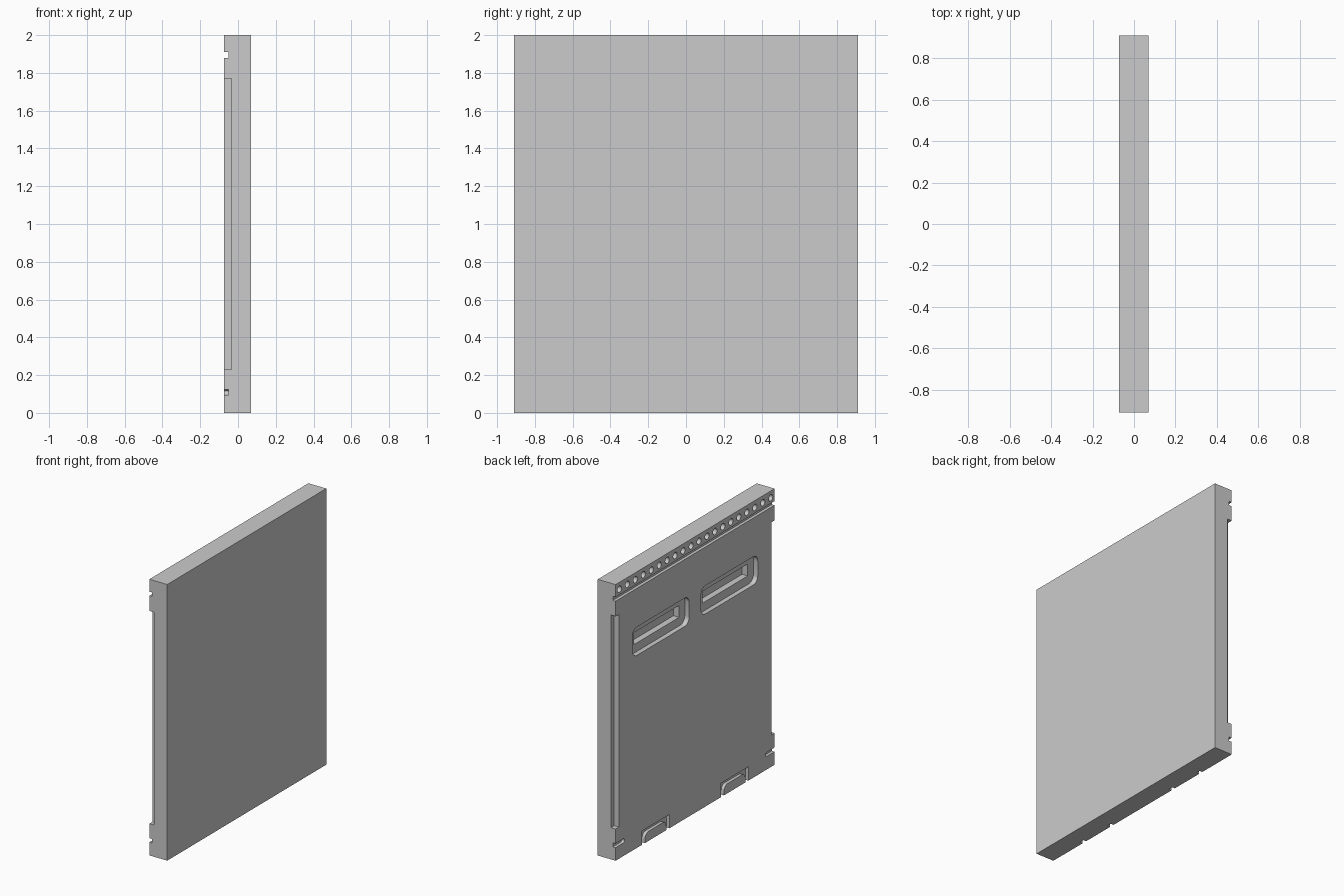
import bpy, bmesh, math

if "Cube" in bpy.data.objects:
    bpy.data.objects.remove(bpy.data.objects["Cube"])

X0, X1 = -0.073, 0.07      # detailed face, plain face
HALF, TOP = 0.91, 2.0


def prism(bm, pts, x0, x1):
    """Extrude a (y, z) outline along x."""
    a = [bm.verts.new((x0, y, z)) for y, z in pts]
    b = [bm.verts.new((x1, y, z)) for y, z in pts]
    bm.faces.new(a)
    bm.faces.new(b[::-1])
    n = len(pts)
    for i in range(n):
        bm.faces.new((a[i], b[i], b[(i + 1) % n], a[(i + 1) % n]))


def rect(y0, y1, z0, z1):
    return [(y0, z0), (y1, z0), (y1, z1), (y0, z1)]


def arc(cy, cz, r, a0, a1, n=6):
    return [(cy + r * math.cos(math.radians(a0 + (a1 - a0) * i / n)),
             cz + r * math.sin(math.radians(a0 + (a1 - a0) * i / n))) for i in range(n + 1)]


def rounded(y0, y1, z0, z1, r):
    return (arc(y0 + r, z0 + r, r, 180, 270) + arc(y1 - r, z0 + r, r, 270, 360)
            + arc(y1 - r, z1 - r, r, 0, 90) + arc(y0 + r, z1 - r, r, 90, 180))


def make(name, bm):
    bmesh.ops.recalc_face_normals(bm, faces=bm.faces)
    me = bpy.data.meshes.new(name)
    bm.to_mesh(me)
    bm.free()
    ob = bpy.data.objects.new(name, me)
    bpy.context.collection.objects.link(ob)
    return ob


def cut(target, bm):
    cutter = make("cutter", bm)
    cutter.hide_render = True
    mod = target.modifiers.new("cut", 'BOOLEAN')
    mod.operation, mod.solver, mod.object = 'DIFFERENCE', 'EXACT', cutter
    bpy.context.view_layer.objects.active = target
    bpy.ops.object.modifier_apply(modifier=mod.name)
    bpy.data.objects.remove(cutter)


# Slab
bm = bmesh.new()
prism(bm, rect(-HALF, HALF, 0, TOP), X0, X1)
panel = make("wall_panel", bm)

bm = bmesh.new()
F = X0 - 0.05
# Full-width groove below the top edge
prism(bm, rect(-1, 1, 1.88, 1.91), F, X0 + 0.022)
# Row of holes
for i in range(20):
    y = -0.866 + i * 1.732 / 19
    prism(bm, arc(y, 1.95, 0.023, 0, 345, 23), F, X0 + 0.03)

for s in (-1, 1):
    def side(pts):
        return [(s * y, z) for y, z in pts]
    # Edge rebate
    prism(bm, side(rect(0.872, 1, 0.23, 1.77)), F, X0 + 0.038)
    # Short slot at the lower edge
    prism(bm, side([(1, 0.095), (1, 0.125)] + arc(0.82, 0.11, 0.015, 90, 270)), F, X0 + 0.022)
    # Rounded handle recess
    prism(bm, side(rounded(0.068, 0.717, 1.395, 1.6, 0.05)), F, X0 + 0.035)
    # Arched channel around the bottom tab
    prism(bm, side([(0.295, -0.1), (0.33, -0.1)] + arc(0.37, 0.03, 0.04, 180, 90)
                   + arc(0.535, 0.03, 0.04, 90, 0)
                   + [(0.575, -0.1), (0.61, -0.1), (0.61, 0.1), (0.295, 0.1)]), F, X0 + 0.022)
cut(panel, bm)

# Inner handle slots
bm = bmesh.new()
for s in (-1, 1):
    prism(bm, [(s * y, z) for y, z in rect(0.133, 0.652, 1.457, 1.543)], F, X0 + 0.08)
cut(panel, bm)

panel.select_set(True)
bpy.context.view_layer.objects.active = panel
bpy.ops.object.shade_smooth_by_angle(angle=math.radians(30))
